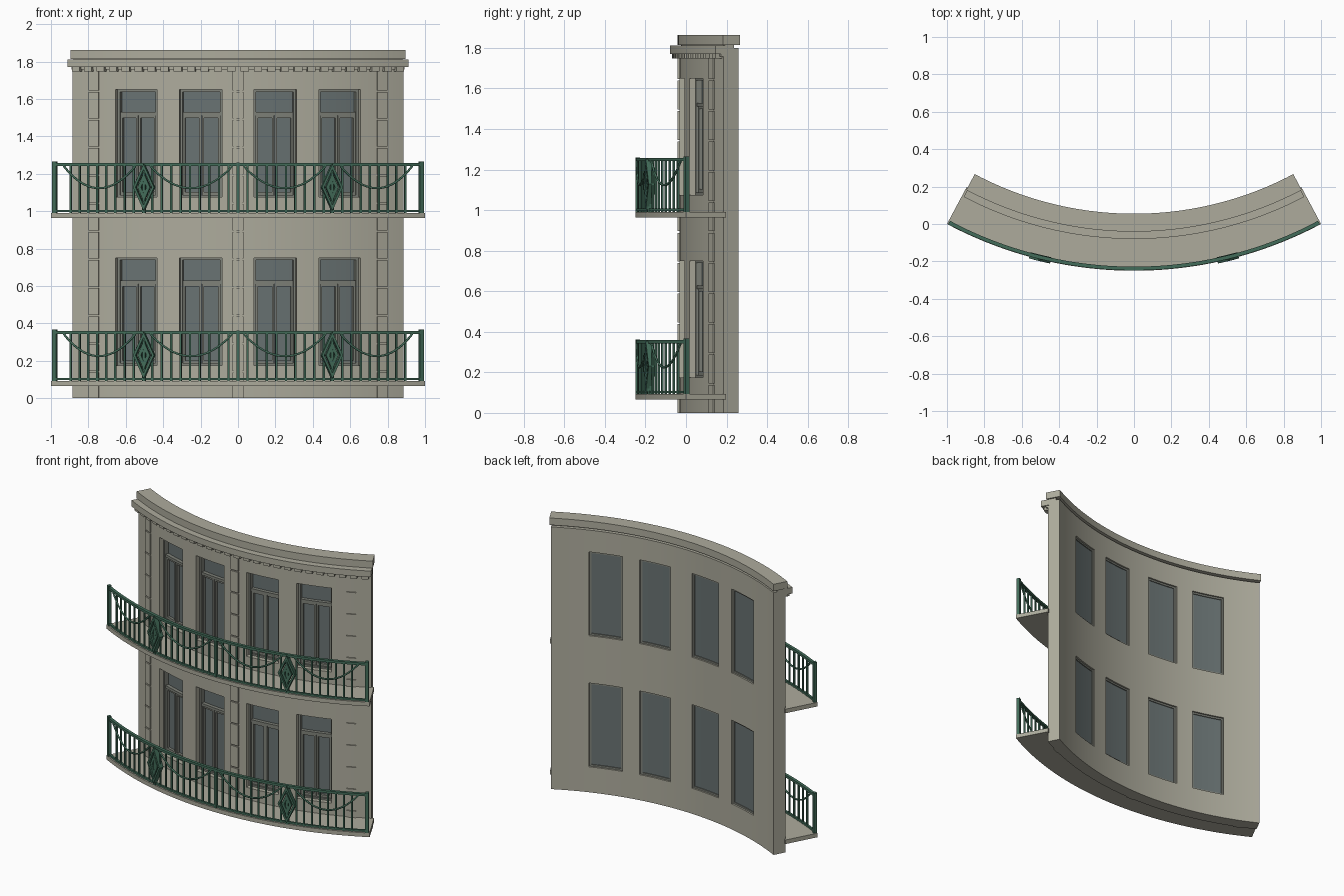
import bpy, bmesh
from math import sin, cos, radians, ceil

cube = bpy.data.objects.get("Cube")
if cube:
    bpy.data.objects.remove(cube, do_unlink=True)

CY = 1.875                      # centre of the plan arcs
WALL_IN, WALL_OUT = 1.825, 1.908
WALL_ANG, SLAB_ANG = 27.6, 28.07
RAIL_R = 2.113
WINDOWS = (-16.6, -6, 6, 16.6)
WIN_HALF = 3.45
SILLS, WIN_H = (0.175, 1.075), 0.575
SLABS = (0.065, 0.963)


def material(name, rgb):
    m = bpy.data.materials.new(name)
    m.use_nodes = True
    m.diffuse_color = (*rgb, 1)
    m.node_tree.nodes["Principled BSDF"].inputs["Base Color"].default_value = (*rgb, 1)
    return m


STONE = material("warm_grey_stone", (0.42, 0.41, 0.335))
FRAME = material("grey_window_frame", (0.21, 0.22, 0.19))
GLASS = material("blue_grey_glass", (0.14, 0.17, 0.17))
IRON = material("green_iron", (0.055, 0.15, 0.10))


def polar(r, deg, z):
    a = radians(deg)
    return (r * sin(a), CY - r * cos(a), z)


def finish(bm, name, mat):
    bmesh.ops.recalc_face_normals(bm, faces=bm.faces)
    me = bpy.data.meshes.new(name)
    bm.to_mesh(me)
    bm.free()
    me.materials.append(mat)
    ob = bpy.data.objects.new(name, me)
    bpy.context.collection.objects.link(ob)
    bpy.ops.object.select_all(action='DESELECT')
    ob.select_set(True)
    bpy.context.view_layer.objects.active = ob
    bpy.ops.object.shade_smooth_by_angle(angle=radians(30))
    return ob


def arc_block(bm, r0, r1, a0, a1, z0, z1):
    """Box bent along the plan arc."""
    n = max(1, ceil((a1 - a0) / 1.2))
    rings = []
    for i in range(n + 1):
        a = a0 + (a1 - a0) * i / n
        rings.append([bm.verts.new(polar(r, a, z))
                      for r, z in ((r0, z0), (r1, z0), (r1, z1), (r0, z1))])
    for p, q in zip(rings, rings[1:]):
        for k in range(4):
            j = (k + 1) % 4
            bm.faces.new((p[k], p[j], q[j], q[k]))
    bm.faces.new(rings[0])
    bm.faces.new(rings[-1])


def arc_part(name, mat, *blocks):
    bm = bmesh.new()
    for b in blocks:
        arc_block(bm, *b)
    return finish(bm, name, mat)


# Curved wall with window openings
def build_wall():
    cuts = [-WALL_ANG] + [c + s * WIN_HALF for c in WINDOWS for s in (-1, 1)] + [WALL_ANG]
    angles = [cuts[0]]
    for a, b in zip(cuts, cuts[1:]):
        n = ceil((b - a) / 1.2)
        angles += [a + (b - a) * (i + 1) / n for i in range(n)]
    heights = [0] + [z + d for z in SILLS for d in (0, WIN_H)] + [1.8]
    bm = bmesh.new()
    grid = [[bm.verts.new(polar(WALL_OUT, a, z)) for z in heights] for a in angles]
    for i in range(len(angles) - 1):
        mid = (angles[i] + angles[i + 1]) / 2
        in_window = any(abs(mid - c) < WIN_HALF for c in WINDOWS)
        for k in range(len(heights) - 1):
            if not (in_window and k % 2):
                bm.faces.new((grid[i][k], grid[i + 1][k], grid[i + 1][k + 1], grid[i][k + 1]))
    ext = bmesh.ops.extrude_face_region(bm, geom=bm.faces[:], use_keep_orig=True)
    s = WALL_IN / WALL_OUT
    for v in ext["geom"]:
        if isinstance(v, bmesh.types.BMVert):
            v.co.x *= s
            v.co.y = CY + (v.co.y - CY) * s
    finish(bm, "curved_wall", STONE)


build_wall()

# Roof cap, recessed neck, cornice and dentils
arc_part("cap_neck", STONE, (1.85, 1.9, -WALL_ANG, WALL_ANG, 1.8, 1.815))
arc_part("parapet_cap", STONE, (1.82, 1.916, -27.9, 27.9, 1.815, 1.863))
arc_part("cornice", STONE, (1.9, 1.955, -27.75, 27.75, 1.77, 1.812))
TEETH = 26
step = 2 * WALL_ANG / TEETH
arc_part("dentil_band", STONE, (1.9, 1.922, -WALL_ANG, WALL_ANG, 1.757, 1.77),
         *[(1.9, 1.943, -WALL_ANG + step * (i + 0.2), -WALL_ANG + step * (i + 0.8), 1.747, 1.77)
           for i in range(TEETH)])

# Pilasters of stacked blocks
for label, c in (("right", -23.8), ("centre", 0), ("left", 23.8)):
    arc_part(label + "_pilaster", STONE,
             *[(1.9, 1.916, c - 0.9, c + 0.9, max(0, z * 0.15 - 0.004), z * 0.15 + 0.138)
               for z in range(12)])

# Windows: surround, transom, two leaves, glass
for floor, z0 in enumerate(SILLS):
    z1 = z0 + WIN_H
    zt = z1 - 0.13
    for i, c in enumerate(WINDOWS):
        a, b = c - WIN_HALF, c + WIN_HALF
        tag = f"_{floor + 1}_{i + 1}"
        arc_part("window_glass" + tag, GLASS, (1.842, 1.848, a, b, z0, z1))
        rim = 0.4
        arc_part("window_surround" + tag, FRAME,
                 (1.836, 1.878, a, a + rim, z0, z1), (1.836, 1.878, b - rim, b, z0, z1),
                 (1.836, 1.878, a + rim, b - rim, z0, z0 + 0.012),
                 (1.836, 1.878, a + rim, b - rim, z1 - 0.012, z1))
        sashes = [(1.847, 1.872, a + rim, b - rim, zt - 0.009, zt + 0.009)]
        for l, r in ((a + rim, c - 0.04), (c + 0.04, b - rim)):
            sashes += [(1.847, 1.866, l, l + 0.35, z0, zt), (1.847, 1.866, r - 0.35, r, z0, zt),
                       (1.847, 1.865, l, r, z0 + 0.012, z0 + 0.028),
                       (1.847, 1.865, l, r, zt - 0.022, zt - 0.009)]
        arc_part("window_sashes" + tag, FRAME, *sashes)


def diamond(bm, c, z, hw, hh, inner, r0, r1):
    """Diamond ring standing in the railing."""
    loops = []
    for r, s in ((r0, 1), (r1, 1), (r1, inner), (r0, inner)):
        loops.append([bm.verts.new(polar(r, c + dx * hw * s / radians(r), z + dz * hh * s))
                      for dx, dz in ((1, 0), (0, 1), (-1, 0), (0, -1))])
    for k in range(4):
        p, q = loops[k], loops[(k + 1) % 4]
        for i in range(4):
            j = (i + 1) % 4
            bm.faces.new((p[i], p[j], q[j], q[i]))


def festoon(name, a0, a1, top, drop):
    cu = bpy.data.curves.new(name, 'CURVE')
    cu.dimensions = '3D'
    cu.bevel_depth = 0.006
    cu.bevel_resolution = 1
    cu.use_fill_caps = True
    sp = cu.splines.new('POLY')
    n = 20
    sp.points.add(n)
    for i, p in enumerate(sp.points):
        u = 2 * i / n - 1
        p.co = (*polar(RAIL_R + 0.004, a0 + (a1 - a0) * i / n, top - drop * (1 - u * u)), 1)
    cu.materials.append(IRON)
    bpy.context.collection.objects.link(bpy.data.objects.new(name, cu))


# Balconies with iron railings
for name, z in zip(("lower", "upper"), SLABS):
    top = z + 0.028
    arc_part(name + "_balcony_slab", STONE, (1.9, 2.125, -SLAB_ANG, SLAB_ANG, z, top))
    ri, ro = RAIL_R - 0.007, RAIL_R + 0.007
    arc_part(name + "_rails", IRON,
             (ri - 0.003, ro + 0.003, -27.7, 27.7, top + 0.25, top + 0.266),
             (ri, ro, -27.7, 27.7, top + 0.004, top + 0.016))
    bars = [(RAIL_R - 0.005, RAIL_R + 0.005, s * k * 1.39 - 0.14, s * k * 1.39 + 0.14, top, top + 0.255)
            for s in (-1, 1) for k in range(1, 19)]
    arc_part(name + "_balusters", IRON, *bars)
    arc_part(name + "_posts", IRON,
             *[(RAIL_R - 0.011, RAIL_R + 0.011, c - w, c + w, top, top + 0.262 + h)
               for c, w, h in ((-27.6, 0.3, 0.012), (0, 0.2, 0.006), (27.6, 0.3, 0.012))])
    for side, s in (("right", -1), ("left", 1)):
        c, zc = s * 13.7, top + 0.137
        bm = bmesh.new()
        diamond(bm, c, zc, 0.058, 0.125, 0.76, 2.1, 2.134)
        diamond(bm, c, zc, 0.034, 0.078, 0.45, 2.104, 2.13)
        arc_block(bm, 2.107, 2.126, c - 0.2, c + 0.2, top, top + 0.255)
        finish(bm, f"{name}_{side}_diamond", IRON)
        for part, a0, a1 in (("inner", 0.8, 12.8), ("outer", 15.0, 26.1)):
            festoon(f"{name}_{side}_{part}_festoon", s * a0, s * a1, top + 0.25, 0.118)
